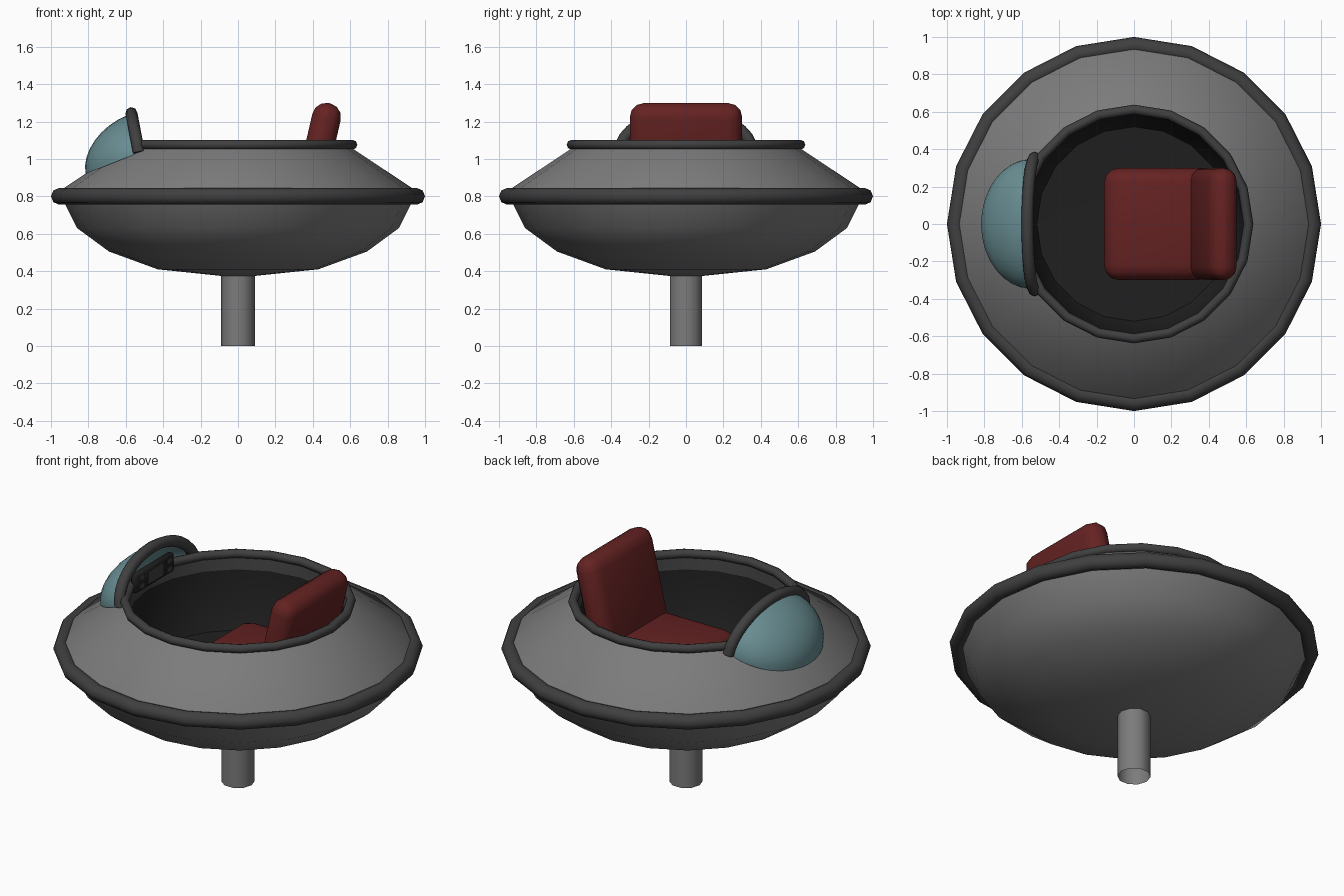
import bpy, bmesh
from math import sin, cos, pi, radians

old = bpy.data.objects.get("Cube")
if old:
    bpy.data.objects.remove(old, do_unlink=True)


def material(name, r, g, b):
    m = bpy.data.materials.new(name)
    m.use_nodes = True
    m.diffuse_color = (r, g, b, 1)
    m.node_tree.nodes["Principled BSDF"].inputs["Base Color"].default_value = (r, g, b, 1)
    return m


HULL = material("hull grey", .2, .2, .2)
TRIM = material("dark grey trim", .05, .05, .05)
BLACK = material("cockpit black", .014, .014, .014)
RED = material("seat red", .13, .016, .016)
GLASS = material("windscreen teal", .14, .27, .29)


def finish(ob, name, mat, angle=50):
    ob.name = name
    ob.data.materials.clear()
    ob.data.materials.append(mat)
    bpy.ops.object.select_all(action='DESELECT')
    ob.select_set(True)
    bpy.context.view_layer.objects.active = ob
    bpy.ops.object.shade_smooth_by_angle(angle=radians(angle))
    return ob


def grid(name, mat, rows):
    """Skin a list of equally long point rows."""
    n = len(rows[0])
    faces = [(i * n + j, i * n + j + 1, (i + 1) * n + j + 1, (i + 1) * n + j)
             for i in range(len(rows) - 1) for j in range(n - 1)]
    me = bpy.data.meshes.new(name)
    me.from_pydata([p for row in rows for p in row], [], faces)
    bm = bmesh.new()
    bm.from_mesh(me)
    bmesh.ops.remove_doubles(bm, verts=bm.verts, dist=1e-4)
    bm.to_mesh(me)
    bm.free()
    ob = bpy.data.objects.new(name, me)
    bpy.context.collection.objects.link(ob)
    return finish(ob, name, mat)


def lathe(name, mat, profile, sides=20):
    turn = [2 * pi * j / sides for j in range(sides + 1)]
    return grid(name, mat, [[(r * cos(a), r * sin(a), z) for a in turn] for r, z in profile])


def ring(name, major, minor, z):
    bpy.ops.mesh.primitive_torus_add(major_segments=20, minor_segments=8, major_radius=major,
                                     minor_radius=minor, location=(0, 0, z))
    return finish(bpy.context.object, name, TRIM)


def box(name, mat, loc, size, tilt=0, bevel=0, segments=3):
    bpy.ops.mesh.primitive_cube_add(size=1, location=loc, rotation=(0, radians(tilt), 0))
    ob = bpy.context.object
    ob.scale = size
    bpy.ops.object.transform_apply(location=False, rotation=False, scale=True)
    if bevel:
        mod = ob.modifiers.new("rounding", 'BEVEL')
        mod.width, mod.segments = bevel, segments
        bpy.ops.object.modifier_apply(modifier=mod.name)
    return finish(ob, name, mat)


# Saucer body and support pole
lathe("hull", HULL, [(0, .365), (.43, .41), (.69, .505), (.86, .63), (.925, .76),
                     (.95, .80), (.93, .845), (.605, 1.06)])
lathe("support_pole", HULL, [(.09, 0), (.09, .4)], 10)
ring("outer_bumper", .955, .045, .80)
ring("cockpit_rim", .612, .026, 1.076)

# Cockpit interior
lathe("cockpit_wall", TRIM, [(.605, 1.08), (.59, .99)])
lathe("cockpit_tub", BLACK, [(.59, .99), (.575, .78), (.52, .66), (0, .64)])

# Seat
box("seat_cushion", RED, (.13, 0, .75), (.58, .6, .17), 0, .08)
box("seat_back", RED, (.425, 0, 1.015), (.155, .6, .58), 13, .074)


# Windscreen: a quarter dome sitting on the upper hull, edged by an arch
def dome(theta, s, half_width=.345):
    up, out = cos(theta), sin(theta)
    return (-.55 + sin(s) * (-.04 * up - .265 * out), -half_width * cos(s),
            1.025 + sin(s) * (.21 * up - .105 * out))


STEPS = 16
arc = [pi * j / STEPS for j in range(STEPS + 1)]
grid("windscreen", GLASS, [[dome(pi / 2 * i / 8, s) for s in arc] for i in range(9)])

curve = bpy.data.curves.new("windscreen_frame", 'CURVE')
curve.dimensions = '3D'
curve.bevel_depth, curve.bevel_resolution = .032, 2
curve.use_fill_caps = True
spline = curve.splines.new('POLY')
spline.points.add(STEPS)
for point, s in zip(spline.points, arc):
    x, y, z = dome(0, s, .355)
    point.co = (x + .02, y, z + .01, 1)
frame = bpy.data.objects.new("windscreen_frame", curve)
bpy.context.collection.objects.link(frame)
bpy.ops.object.select_all(action='DESELECT')
frame.select_set(True)
bpy.context.view_layer.objects.active = frame
bpy.ops.object.convert(target='MESH')
finish(bpy.context.object, "windscreen_frame", TRIM)

# Instrument panel behind the windscreen
box("instrument_panel", BLACK, (-.565, 0, 1.095), (.04, .36, .11), 0, .008, 1)
box("panel_screen", TRIM, (-.544, 0, 1.095), (.008, .15, .075))
for side in (-1, 1):
    for z in (1.07, 1.12):
        box("panel_gauge", TRIM, (-.544, side * .13, z), (.008, .045, .03))
